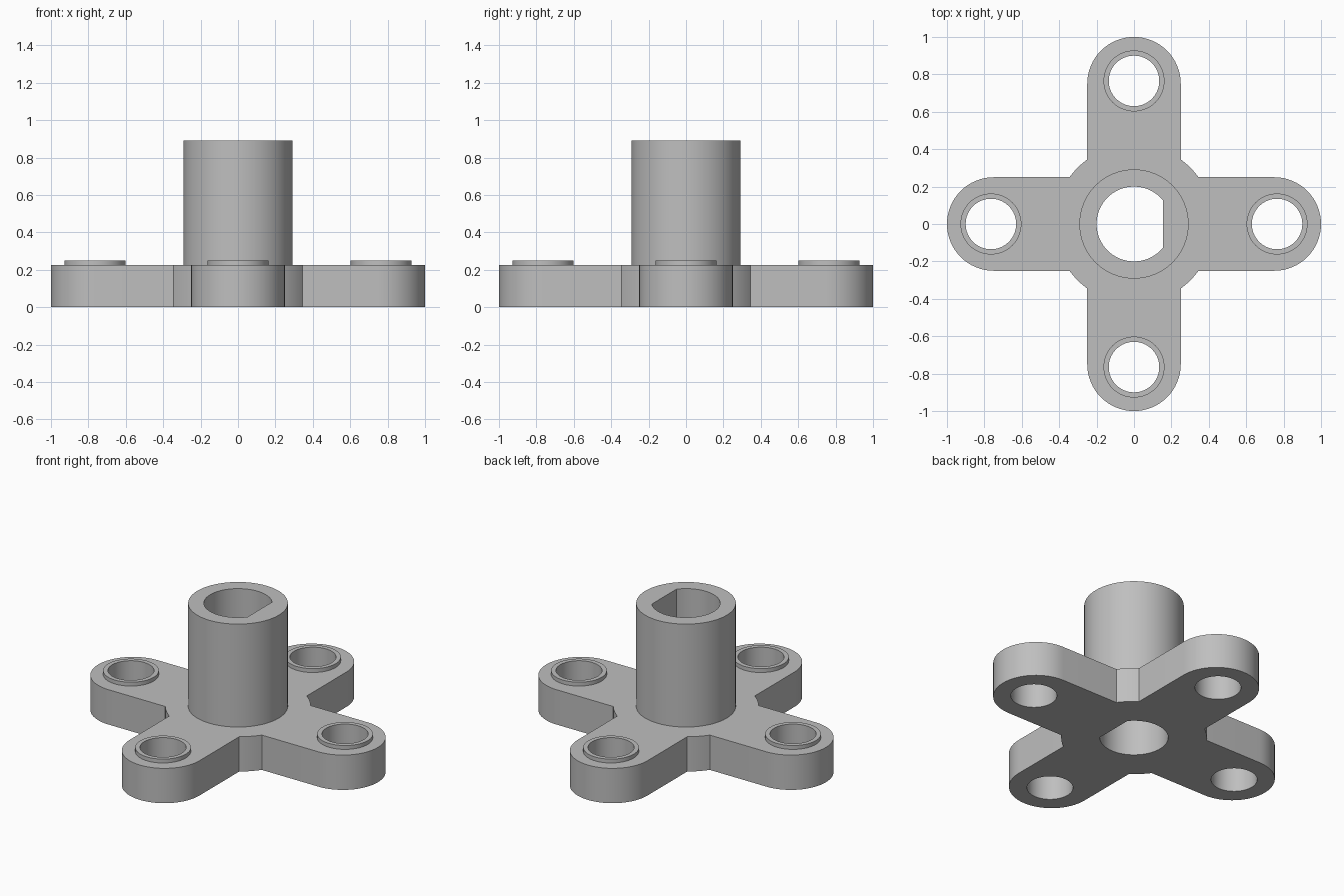
import bpy
import bmesh
from math import cos, sin, pi, atan2, hypot, acos
from mathutils import Vector, Matrix

cube = bpy.data.objects.get("Cube")
if cube:
    bpy.data.objects.remove(cube, do_unlink=True)

PLATE_H, BOSS_H, HUB_H = 0.225, 0.25, 0.89
ARM_R, ARM_END = 0.25, 0.75
CORE_X = 0.345
HOLE_POS, HOLE_R, BOSS_R = 0.765, 0.135, 0.163
HUB_R, BORE_R, BORE_FLAT = 0.292, 0.2, 0.156

grey = bpy.data.materials.new("plain grey")
grey.use_nodes = True
COLOUR = (0.52, 0.52, 0.52, 1)
grey.diffuse_color = COLOUR
grey.node_tree.nodes["Principled BSDF"].inputs["Base Color"].default_value = COLOUR


def arc(r, start, end, steps, cx=0.0, cy=0.0):
    return [Vector((cx + r * cos(start + (end - start) * i / steps),
                    cy + r * sin(start + (end - start) * i / steps), 0))
            for i in range(steps + 1)]


def circle(r, cx=0.0, cy=0.0, steps=64):
    return arc(r, 0, 2 * pi, steps, cx, cy)[:-1]


def extrude_part(name, loops, z0, z1):
    """Extrude an outline (first loop) with holes (other loops) from z0 to z1."""
    curve = bpy.data.curves.new(name + "_profile", 'CURVE')
    curve.dimensions = '2D'
    curve.fill_mode = 'BOTH'
    curve.extrude = (z1 - z0) / 2
    for pts in loops:
        spline = curve.splines.new('POLY')
        spline.points.add(len(pts) - 1)
        for p, co in zip(spline.points, pts):
            p.co = (co.x, co.y, 0, 1)
        spline.use_cyclic_u = True
    helper = bpy.data.objects.new(name + "_profile", curve)
    bpy.context.scene.collection.objects.link(helper)
    graph = bpy.context.evaluated_depsgraph_get()
    mesh = bpy.data.meshes.new_from_object(helper.evaluated_get(graph))
    bpy.data.objects.remove(helper, do_unlink=True)

    # Weld caps to walls and move to height
    bm = bmesh.new()
    bm.from_mesh(mesh)
    bmesh.ops.remove_doubles(bm, verts=bm.verts, dist=1e-5)
    bmesh.ops.translate(bm, verts=bm.verts, vec=(0, 0, (z0 + z1) / 2))
    bmesh.ops.recalc_face_normals(bm, faces=bm.faces)
    bm.to_mesh(mesh)
    bm.free()
    mesh.materials.clear()
    mesh.materials.append(grey)
    mesh.name = name
    obj = bpy.data.objects.new(name, mesh)
    bpy.context.scene.collection.objects.link(obj)
    bpy.ops.object.select_all(action='DESELECT')
    obj.select_set(True)
    bpy.context.view_layer.objects.active = obj
    bpy.ops.object.shade_smooth_by_angle(angle=pi / 6)
    return obj


# D-shaped bore with its flat on the +x side
flat = acos(BORE_FLAT / BORE_R)
bore = arc(BORE_R, flat, 2 * pi - flat, 56)

# Four-armed outline: rounded arm end, then a piece of the round core
core_r = hypot(CORE_X, ARM_R)
core_a = atan2(ARM_R, CORE_X)
quarter = (arc(ARM_R, -pi / 2, pi / 2, 32, ARM_END)
           + arc(core_r, core_a, pi / 2 - core_a, 8))
turns = [Matrix.Rotation(k * pi / 2, 3, 'Z') for k in range(4)]
outline = [turn @ p for turn in turns for p in quarter]
centres = [turn @ Vector((HOLE_POS, 0, 0)) for turn in turns]

# Base plate with bore and arm holes
extrude_part("base_plate",
             [outline, bore] + [circle(HOLE_R, c.x, c.y) for c in centres],
             0, PLATE_H)

# Central hub tube
extrude_part("hub_tube", [circle(HUB_R), bore], PLATE_H, HUB_H)

# Raised rims around the arm holes
for side, c in zip(("left", "back", "right", "front"), centres):
    extrude_part(side + "_hole_rim",
                 [circle(BOSS_R, c.x, c.y), circle(HOLE_R, c.x, c.y)],
                 PLATE_H, BOSS_H)
